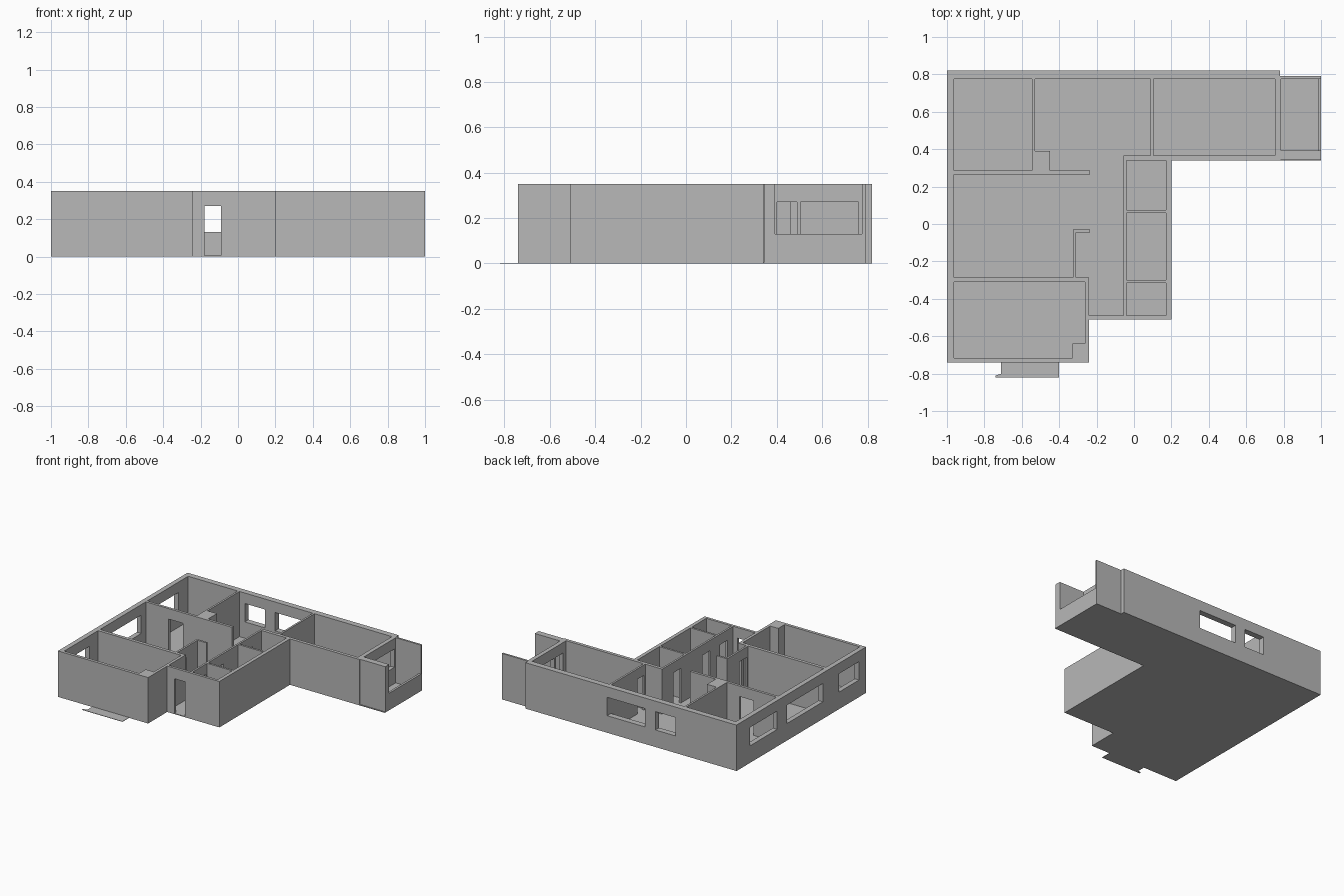
import bpy, bmesh

if "Cube" in bpy.data.objects:
    bpy.data.objects.remove(bpy.data.objects["Cube"], do_unlink=True)

HEIGHT, SLAB = 0.35, 0.006
SILL, HEAD = 0.13, 0.27

grey = bpy.data.materials.new("plaster_grey")
grey.use_nodes = True
grey.diffuse_color = (0.48, 0.48, 0.48, 1)
grey.node_tree.nodes["Principled BSDF"].inputs["Base Color"].default_value = (0.48, 0.48, 0.48, 1)


def finish(name, bm):
    bmesh.ops.remove_doubles(bm, verts=bm.verts, dist=1e-5)
    bmesh.ops.recalc_face_normals(bm, faces=bm.faces)
    mesh = bpy.data.meshes.new(name)
    bm.to_mesh(mesh)
    bm.free()
    mesh.materials.append(grey)
    bpy.context.collection.objects.link(bpy.data.objects.new(name, mesh))


def door(a, b):
    return (a, b, 0, HEAD)


def window(a, b):
    return (a, b, SILL, HEAD)


def wall(name, x0, x1, y0, y1, openings=(), top=HEIGHT):
    """Straight wall with rectangular openings given along its longer side."""
    along_x = x1 - x0 > y1 - y0
    (s0, s1), (t0, t1) = ((x0, x1), (y0, y1)) if along_x else ((y0, y1), (x0, x1))
    ss = sorted({s0, s1, *(v for o in openings for v in o[:2])})
    zs = sorted({SLAB, top, *(max(v, SLAB) for o in openings for v in o[2:])})

    def solid(i, j):
        if not (0 <= i < len(ss) - 1 and 0 <= j < len(zs) - 1):
            return False
        s, z = (ss[i] + ss[i + 1]) / 2, (zs[j] + zs[j + 1]) / 2
        return not any(a < s < b and c < z < d for a, b, c, d in openings)

    bm = bmesh.new()

    def quad(points):
        bm.faces.new([bm.verts.new((s, t, z) if along_x else (t, s, z)) for s, t, z in points])

    for i in range(len(ss) - 1):
        for j in range(len(zs) - 1):
            if not solid(i, j):
                continue
            a, b, c, d = ss[i], ss[i + 1], zs[j], zs[j + 1]
            for t in (t0, t1):
                quad([(a, t, c), (b, t, c), (b, t, d), (a, t, d)])
            for s, k in ((a, i - 1), (b, i + 1)):
                if not solid(k, j):
                    quad([(s, t0, c), (s, t1, c), (s, t1, d), (s, t0, d)])
            for z, k in ((c, j - 1), (d, j + 1)):
                if not solid(i, k):
                    quad([(a, t0, z), (b, t0, z), (b, t1, z), (a, t1, z)])
    finish(name, bm)


def slab(name, outline, thickness):
    bm = bmesh.new()
    base = bm.faces.new([bm.verts.new((x, y, 0)) for x, y in outline])
    new = bmesh.ops.extrude_face_region(bm, geom=[base], use_keep_orig=True)["geom"]
    bmesh.ops.translate(bm, vec=(0, 0, thickness), verts=[v for v in new if isinstance(v, bmesh.types.BMVert)])
    finish(name, bm)


# Floor and entrance step
slab("floor", [(-1, 0.82), (0.78, 0.82), (0.78, 0.79), (1, 0.79), (1, 0.34), (0.2, 0.34),
               (0.2, -0.51), (-0.24, -0.51), (-0.24, -0.74), (-1, -0.74)], SLAB)
slab("front_step", [(-0.71, -0.74), (-0.4, -0.74), (-0.4, -0.82), (-0.74, -0.82),
                    (-0.74, -0.81), (-0.71, -0.8)], 0.003)

# Outer walls
wall("north_wall", -1, 0.78, 0.775, 0.82, [window(-0.23, 0.09), window(-0.485, -0.317)])
wall("west_wall", -1, -0.963, -0.74, 0.775,
     [window(0.33, 0.66), window(-0.22, 0.21), window(-0.655, -0.415)])
wall("south_wall", -0.963, -0.24, -0.74, -0.717)
wall("south_room_east_wall", -0.262, -0.24, -0.717, -0.285)
wall("corner_pier", -0.33, -0.262, -0.717, -0.64)
wall("entrance_wall", -0.24, 0.2, -0.51, -0.49, [door(-0.18, -0.09)])
wall("east_wall", 0.172, 0.2, -0.49, 0.34)
wall("wing_south_wall", -0.055, 0.755, 0.34, 0.365)

# Balcony
wall("balcony_inner_wall", 0.755, 0.787, 0.34, 0.775, [door(0.4, 0.49), window(0.505, 0.76)])
wall("balcony_south_wall", 0.787, 1, 0.345, 0.392)
wall("balcony_north_wall", 0.78, 1, 0.775, 0.79)
wall("balcony_parapet", 0.983, 1, 0.392, 0.775, top=SILL)

# Partitions
wall("north_west_partition", -0.545, -0.53, 0.285, 0.775)
wall("partition_pier", -0.53, -0.45, 0.285, 0.39)
wall("living_north_partition", -0.963, -0.235, 0.265, 0.285, [door(-0.77, -0.65)])
wall("north_east_partition", 0.088, 0.103, 0.365, 0.775, [door(0.38, 0.46)])
wall("living_south_partition", -0.963, -0.262, -0.31, -0.285, [door(-0.32, -0.268)])
wall("living_east_partition", -0.325, -0.31, -0.285, -0.045, [door(-0.27, -0.18)])
wall("hall_stub_partition", -0.325, -0.235, -0.045, -0.03)
wall("hall_partition", -0.055, -0.04, -0.49, 0.34,
     [door(0.14, 0.23), door(-0.21, -0.12), door(-0.42, -0.33)])
for label, y in (("upper", 0.06), ("lower", -0.315)):
    wall(label + "_small_room_partition", -0.04, 0.172, y, y + 0.015)
